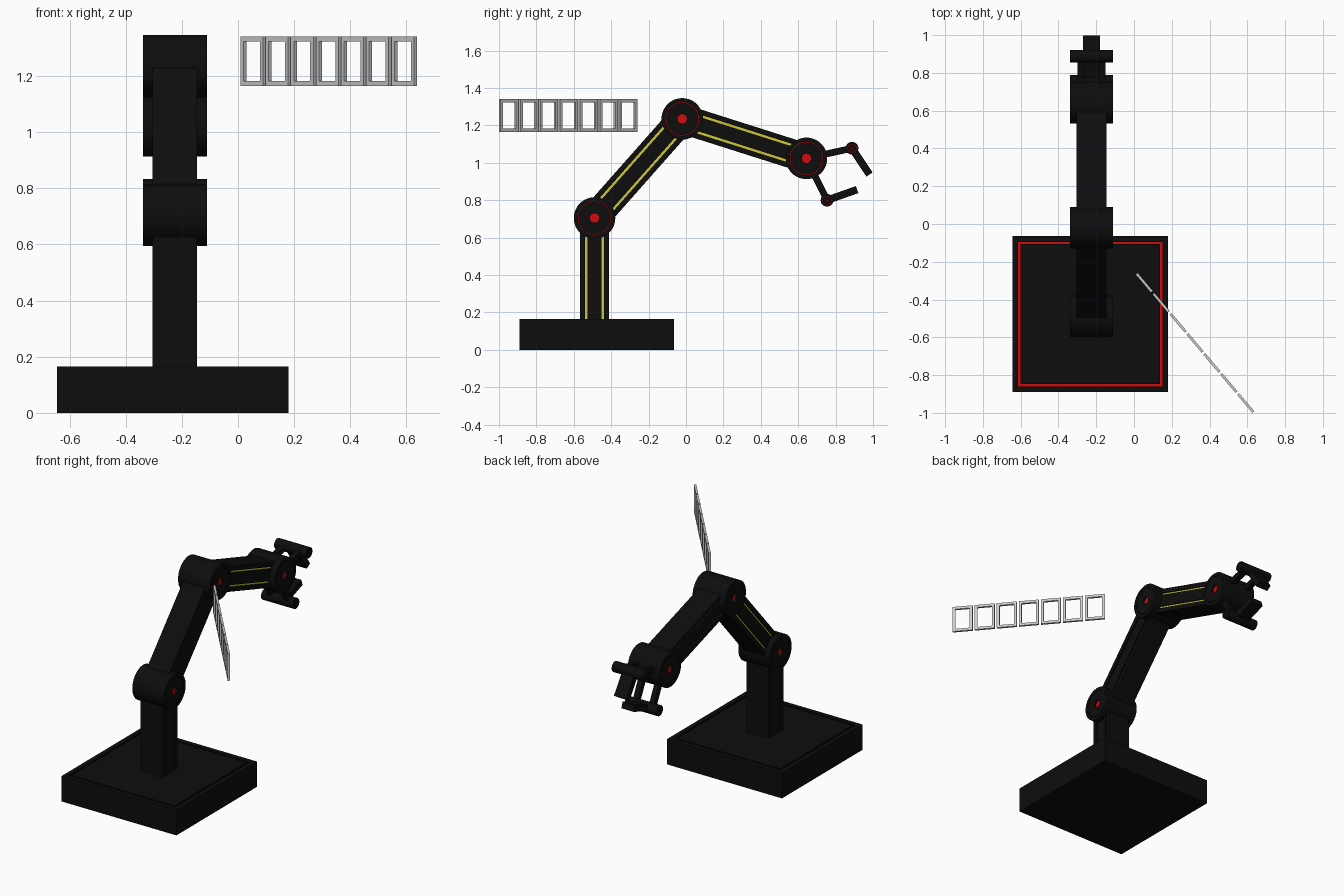
import bpy, bmesh, math
from mathutils import Vector, Matrix

if "Cube" in bpy.data.objects:
    bpy.data.objects.remove(bpy.data.objects["Cube"])


def material(name, rgb):
    m = bpy.data.materials.new(name)
    m.diffuse_color = (*rgb, 1)
    m.use_nodes = True
    m.node_tree.nodes["Principled BSDF"].inputs["Base Color"].default_value = m.diffuse_color
    return m


BLACK = material("black_paint", (0.004, 0.004, 0.004))
RED = material("red_inlay", (0.62, 0.004, 0.004))
YELLOW = material("yellow_inlay", (0.62, 0.58, 0.04))
METAL = material("light_metal", (0.6, 0.6, 0.6))

CX = -0.225                 # centre plane of the arm
SHOULDER, ELBOW, WRIST = (-0.489, 0.705), (-0.02, 1.235), (0.644, 1.024)
UPPER_KNUCKLE, LOWER_KNUCKLE = (0.888, 1.078), (0.754, 0.80)


def finish(bm, name, mats, smooth=False):
    bmesh.ops.recalc_face_normals(bm, faces=bm.faces)
    me = bpy.data.meshes.new(name)
    bm.to_mesh(me)
    bm.free()
    ob = bpy.data.objects.new(name, me)
    bpy.context.collection.objects.link(ob)
    for m in mats:
        me.materials.append(m)
    if smooth:
        bpy.ops.object.select_all(action='DESELECT')
        ob.select_set(True)
        bpy.context.view_layer.objects.active = ob
        bpy.ops.object.shade_smooth_by_angle(angle=math.radians(35))
    return ob


def paint_recesses(bm, half):
    """Sideways faces sunk below the outer side take the inlay colour."""
    bm.normal_update()
    for f in bm.faces:
        if abs(f.normal.x) > 0.9 and abs(f.calc_center_median().x - CX) < half - 0.003:
            f.material_index = 1


def prism(bm, profile, a, b):
    """Extrude an (x, across) profile between two points of the y-z plane."""
    a, b = Vector((0, *a)), Vector((0, *b))
    u = (b - a).normalized()
    across = Vector((0, -u.z, u.y))
    ends = [[bm.verts.new(p + Vector((CX + x, 0, 0)) + across * w) for x, w in profile]
            for p in (a, b)]
    n = len(profile)
    for i in range(n):
        j = (i + 1) % n
        bm.faces.new((ends[0][i], ends[0][j], ends[1][j], ends[1][i]))
    bm.faces.new(ends[0])
    bm.faces.new(ends[1][::-1])


def box_profile(x0, x1, w):
    return [(x0, -w), (x1, -w), (x1, w), (x0, w)]


def grooved_beam(name, a, b, half=0.079, w=0.078, depth=0.010):
    side = [(half, -w)]
    for s in (-0.044, 0.044):
        side += [(half, s - 0.0065), (half - depth, s - 0.0065),
                 (half - depth, s + 0.0065), (half, s + 0.0065)]
    side.append((half, w))
    bm = bmesh.new()
    prism(bm, side + [(-x, -q) for x, q in side], a, b)
    paint_recesses(bm, half)
    finish(bm, name, (BLACK, YELLOW))


def joint(name, centre, radius, dot, ring, ring_width, depth, half=0.114, segs=48):
    """Turned drum along x with a sunken dot and ring on each end."""
    low = half - depth
    end = [(0, low), (dot, low), (dot, half), (ring, half), (ring, low),
           (ring + ring_width, low), (ring + ring_width, half), (radius, half)]
    prof = end + [(r, -x) for r, x in reversed(end)]
    bm = bmesh.new()
    rows = []
    for i in range(segs):
        t = 2 * math.pi * i / segs
        rows.append([bm.verts.new((CX + x, centre[0] + r * math.cos(t),
                                   centre[1] + r * math.sin(t))) for r, x in prof])
    for i in range(segs):
        p, q = rows[i], rows[(i + 1) % segs]
        for k in range(len(prof) - 1):
            bm.faces.new((p[k], p[k + 1], q[k + 1], q[k]))
    bmesh.ops.remove_doubles(bm, verts=bm.verts, dist=1e-5)
    paint_recesses(bm, half)
    finish(bm, name, (BLACK, RED), smooth=True)


# Base block with a red groove around the top
bm = bmesh.new()
bmesh.ops.create_cube(bm, size=1, matrix=Matrix.Translation((-0.232, -0.477, 0.0825))
                      @ Matrix.Diagonal((0.825, 0.825, 0.165, 1)))
bm.normal_update()
top = [f for f in bm.faces if f.normal.z > 0.9]
bmesh.ops.inset_region(bm, faces=top, thickness=0.042)
band = bmesh.ops.inset_region(bm, faces=top, thickness=0.018)["faces"]
sunk = bmesh.ops.extrude_face_region(bm, geom=band)["geom"]
bmesh.ops.delete(bm, geom=[f for f in band if f.is_valid], context='FACES_ONLY')
bmesh.ops.translate(bm, vec=(0, 0, -0.02),
                    verts=[v for v in sunk if isinstance(v, bmesh.types.BMVert)])
for f in sunk:
    if isinstance(f, bmesh.types.BMFace):
        f.material_index = 1
finish(bm, "base", (BLACK, RED))

# Post and two arm sections
grooved_beam("post", (SHOULDER[0], 0.16), SHOULDER)
grooved_beam("lower_arm", SHOULDER, ELBOW)
grooved_beam("upper_arm", ELBOW, WRIST)

# Main joints and gripper knuckles
for name, c in (("shoulder_joint", SHOULDER), ("elbow_joint", ELBOW), ("wrist_joint", WRIST)):
    joint(name, c, 0.111, 0.025, 0.086, 0.003, 0.012)
for name, c in (("upper_knuckle", UPPER_KNUCKLE), ("lower_knuckle", LOWER_KNUCKLE)):
    joint(name, c, 0.034, 0.004, 0.022, 0.002, 0.010, segs=32)

# Gripper: forked links and single fingers
for name, k, tip in (("upper", UPPER_KNUCKLE, (0.981, 0.938)),
                     ("lower", LOWER_KNUCKLE, (0.915, 0.857))):
    bm = bmesh.new()
    for s in (-1, 1):
        prism(bm, box_profile(s * 0.042, s * 0.075, 0.018), WRIST, k)
    finish(bm, name + "_gripper_link", (BLACK,))
    bm = bmesh.new()
    prism(bm, box_profile(-0.044, 0.044, 0.02), k, tip)
    finish(bm, name + "_finger", (BLACK,))

# Row of floating rectangular frames
start, stop = Vector((0.014, -0.263, 1.253)), Vector((0.632, -0.996, 1.253))
along = (stop - start).normalized()
length, width, height, bar = (stop - start).length, 0.125, 0.175, 0.017
turn = Matrix.Rotation(math.atan2(along.y, along.x), 4, 'Z')
for i in range(7):
    mid = start + along * (width / 2 + i * (length - width) / 6)
    bm = bmesh.new()
    loops = []
    for y in (-0.007, 0.007):
        for inset in (0, bar):
            w, h = width / 2 - inset, height / 2 - inset
            loops.append([bm.verts.new((x, y, z)) for x, z in
                          ((-w, -h), (w, -h), (w, h), (-w, h))])
    for a, b in ((0, 1), (1, 3), (3, 2), (2, 0)):
        for k in range(4):
            n = (k + 1) % 4
            bm.faces.new((loops[a][k], loops[a][n], loops[b][n], loops[b][k]))
    bmesh.ops.transform(bm, matrix=Matrix.Translation(mid) @ turn, verts=bm.verts)
    finish(bm, f"frame_{i + 1}", (METAL,))
